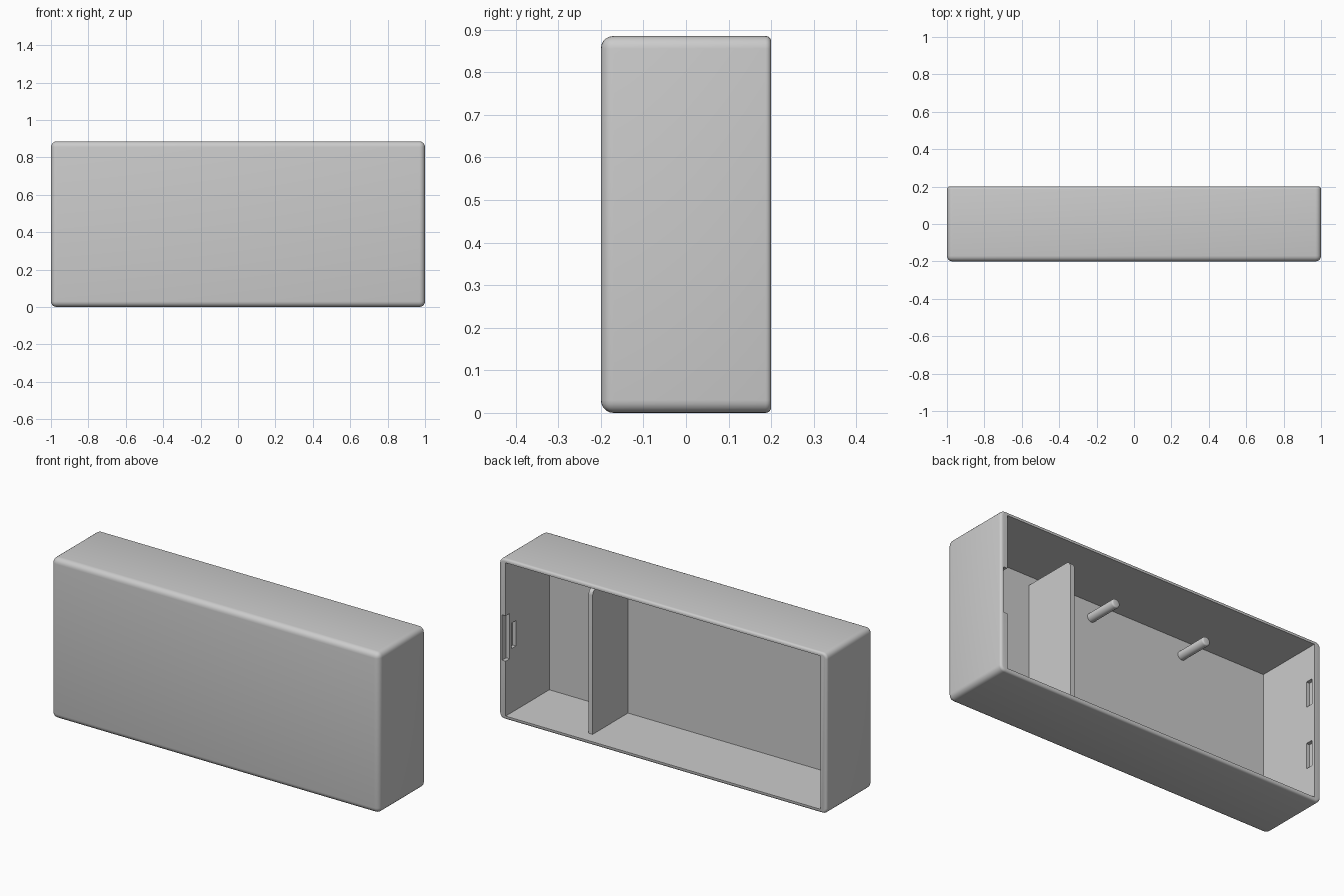
import bpy, bmesh
from mathutils import Matrix, Vector

if "Cube" in bpy.data.objects:
    bpy.data.objects.remove(bpy.data.objects["Cube"], do_unlink=True)

W, D, H = 1.0, 0.2, 0.885        # half width, half depth, height
SIDE, WALL = 0.04, 0.02          # end wall and thin wall thickness
IN_X, IN_Y = W - SIDE, -D + WALL  # inner faces

grey = bpy.data.materials.new("light_grey")
grey.use_nodes = True
COLOUR = (0.6, 0.6, 0.6, 1)
grey.diffuse_color = COLOUR
grey.node_tree.nodes["Principled BSDF"].inputs["Base Color"].default_value = COLOUR


def add_object(name, bm):
    bmesh.ops.recalc_face_normals(bm, faces=bm.faces)
    mesh = bpy.data.meshes.new(name)
    bm.to_mesh(mesh)
    bm.free()
    mesh.materials.append(grey)
    ob = bpy.data.objects.new(name, mesh)
    bpy.context.collection.objects.link(ob)
    return ob


def box(x, y, z):
    """Box mesh from three (low, high) ranges."""
    bm = bmesh.new()
    size = Vector([r[1] - r[0] for r in (x, y, z)])
    mid = Vector([(r[0] + r[1]) / 2 for r in (x, y, z)])
    bmesh.ops.create_cube(bm, size=1, matrix=Matrix.Translation(mid) @ Matrix.Diagonal(size).to_4x4())
    return bm


def round_edges(bm, test, radius, segments=5):
    edges = [e for e in bm.edges if test(*(v.co for v in e.verts))]
    bmesh.ops.bevel(bm, geom=edges, offset=radius, segments=segments, profile=0.5, affect='EDGES')


def smooth(ob):
    bpy.ops.object.select_all(action='DESELECT')
    ob.select_set(True)
    bpy.context.view_layer.objects.active = ob
    bpy.ops.object.shade_smooth_by_angle(angle=0.6)


def cut(ob, name, x, y, z):
    cutter = add_object(name, box(x, y, z))
    cutter.hide_render = True
    mod = ob.modifiers.new(name, 'BOOLEAN')
    mod.operation, mod.solver, mod.object = 'DIFFERENCE', 'EXACT', cutter
    bpy.context.view_layer.objects.active = ob
    bpy.ops.object.modifier_apply(modifier=mod.name)
    bpy.data.objects.remove(cutter, do_unlink=True)


# Outer shell: wide rounding in front and along the corners, finer at the rim
bm = box((-W, W), (-D, D), (0, H))
at_back = lambda p: p.y > D - 0.001
round_edges(bm, lambda a, b: not (at_back(a) and at_back(b)), 0.03)
round_edges(bm, lambda a, b: at_back(a) and at_back(b), 0.013, 4)
shell = add_object("shell", bm)

# Open cavity, thumb notch in the rim and latch slots
MID = H / 2
cut(shell, "cavity", (-IN_X, IN_X), (IN_Y, D + 0.1), (WALL, H - WALL))
cut(shell, "rim_notch", (IN_X - 0.02, IN_X + 0.022), (0.165, D + 0.1), (MID - 0.12, MID + 0.13))
cut(shell, "left_slot", (IN_X - 0.02, IN_X + 0.02), (0.11, 0.15), (MID - 0.07, MID + 0.07))
for i, z in enumerate((MID - 0.17, MID + 0.17)):
    cut(shell, f"right_slot_{i}", (-IN_X - 0.02, -IN_X + 0.02), (0.14, 0.18), (z - 0.07, z + 0.07))
smooth(shell)

# Partition with a rounded upper back corner
TOP, BACK = 0.815, 0.128
bm = box((0.48, 0.505), (IN_Y - 0.005, BACK), (WALL - 0.005, TOP))
round_edges(bm, lambda a, b: all(p.y > BACK - 0.001 and p.z > TOP - 0.001 for p in (a, b)), 0.03)
smooth(add_object("partition", bm))

# Two round pins standing on the front wall
for name, x in (("left_pin", 0.115), ("right_pin", -0.45)):
    bm = bmesh.new()
    length = 0.01 - IN_Y
    bmesh.ops.create_cone(bm, cap_ends=True, segments=32, radius1=0.024, radius2=0.024, depth=length,
                          matrix=Matrix.Translation((x, IN_Y + length / 2 - 0.005, 0.78))
                          @ Matrix.Rotation(-1.5707963, 4, 'X'))
    tip = max(v.co.y for v in bm.verts)
    round_edges(bm, lambda a, b: min(a.y, b.y) > tip - 0.001, 0.008, 3)
    smooth(add_object(name, bm))
